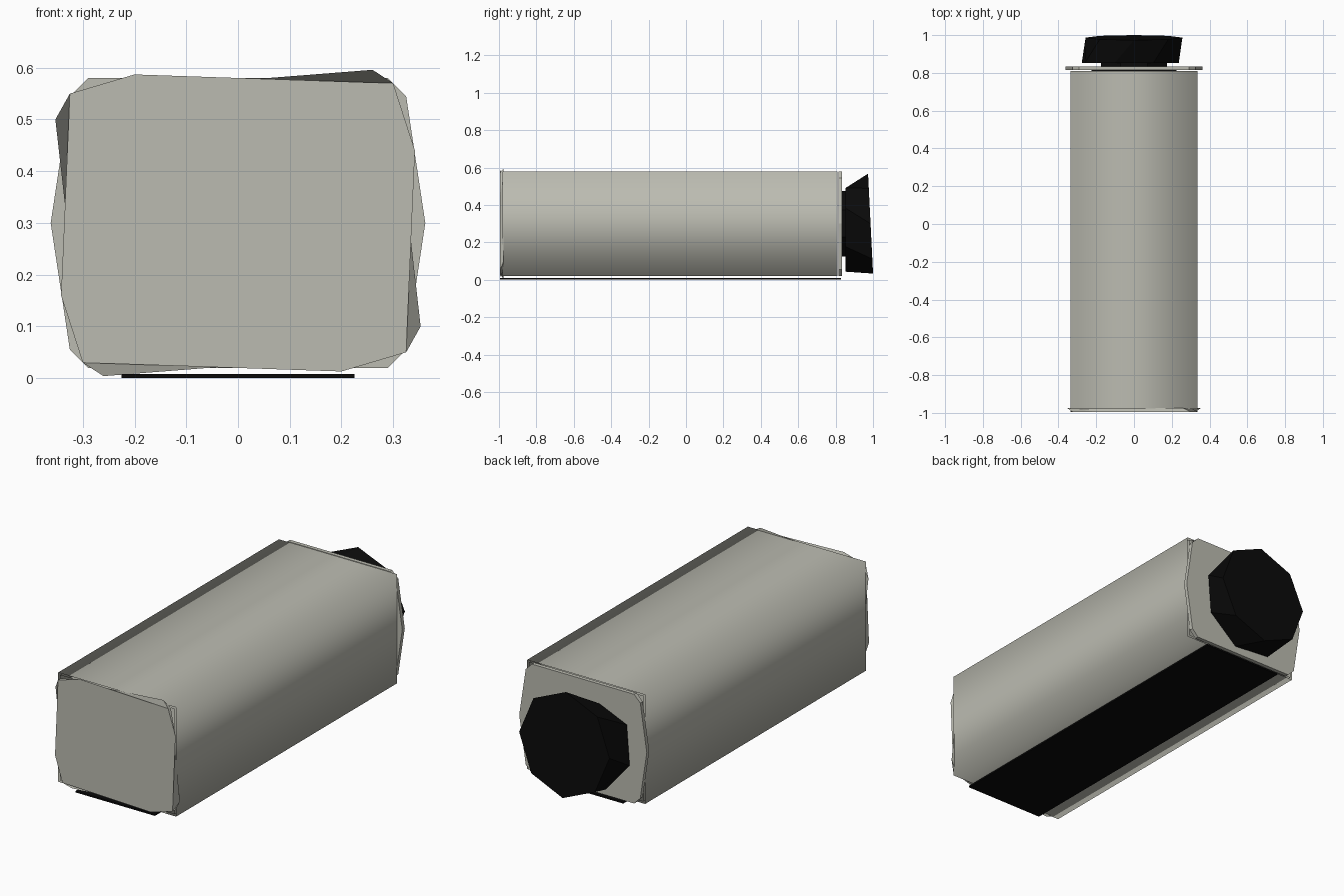
import bpy, bmesh
from math import sin, cos, tau

cube = bpy.data.objects.get("Cube")
if cube:
    bpy.data.objects.remove(cube, do_unlink=True)


def material(name, color):
    m = bpy.data.materials.new(name)
    m.use_nodes = True
    m.diffuse_color = (*color, 1)
    m.node_tree.nodes["Principled BSDF"].inputs["Base Color"].default_value = (*color, 1)
    return m


grey = material("warm_grey", (0.50, 0.50, 0.44))
black = material("black", (0.003, 0.003, 0.003))
MID = 0.30  # height of the long axis


def loft(name, rings, mat, capped=True, smooth=False, inward=False):
    """Join rings with equal point counts, optionally closing the ends."""
    bm = bmesh.new()
    loops = [[bm.verts.new(p) for p in ring] for ring in rings]
    for a, b in zip(loops, loops[1:]):
        for i in range(len(a)):
            j = (i + 1) % len(a)
            bm.faces.new((a[i], a[j], b[j], b[i]))
    if capped:
        bm.faces.new(loops[0])
        bm.faces.new(loops[-1])
        bmesh.ops.recalc_face_normals(bm, faces=bm.faces)
    else:
        bm.normal_update()
        f = next(iter(bm.faces))
        c = f.calc_center_median()
        c.z -= MID
        c.y = 0
        if (f.normal.dot(c) < 0) != inward:
            bmesh.ops.reverse_faces(bm, faces=bm.faces)
    for f in bm.faces:
        f.smooth = smooth
    me = bpy.data.meshes.new(name)
    bm.to_mesh(me)
    bm.free()
    me.materials.append(mat)
    ob = bpy.data.objects.new(name, me)
    bpy.context.collection.objects.link(ob)
    return ob


def ring(points, y):
    return [(x, y, z) for x, z in points]


def turned(half):
    """Complete an outline by turning its half around the long axis."""
    return half + [(-x, 2 * MID - z) for x, z in half]


def rect(w, h):
    return turned([(-w, MID + h), (w, MID + h)])


# Thin-walled housing, open at the corners of the ends
for name, w, h, inward in (("housing", 0.335, 0.28, False),
                           ("housing_lining", 0.325, 0.27, True)):
    loft(name, [ring(rect(w, h), -0.98), ring(rect(w, h), 0.81)],
         grey, capped=False, smooth=True, inward=inward)

# Front cap, with a slightly twisted rim
face = turned([(-0.325, 0.55), (-0.2, 0.587), (0.3, 0.57), (0.342, 0.44)])
rim = turned([(-0.353, 0.5), (-0.325, 0.55), (0.26, 0.596), (0.3, 0.57)])
loft("front_cap", [ring(face, -0.995), ring(rim, -0.975)], grey)

# Back cap, pointed at the sides
back = turned([(-0.362, MID), (-0.325, 0.545), (-0.29, 0.58),
               (0.29, 0.58), (0.325, 0.545)])
loft("back_cap", [ring(back, 0.815), ring(back, 0.835)], grey)

# Base plate
plate = [(-0.225, 0), (0.225, 0), (0.225, 0.008), (-0.225, 0.008)]
loft("base_plate", [ring(plate, -0.995), ring(plate, 0.83)], black)


def circle(n, r, turn=0.0, cx=0.0):
    return [(cx + r * cos(tau * (i + turn) / n), MID + r * sin(tau * (i + turn) / n))
            for i in range(n)]


# Faceted knob on a short collar
collar = circle(8, 0.19, 0.5)
loft("knob_collar", [ring(collar, 0.832), ring(collar, 0.87)], black)
inner = [(x, min(z, 0.49)) for x, z in circle(8, 0.27, 0.4, -0.02)]
outer = [(x, 1 - 0.05 * (z - 0.035)) for x, z in circle(8, 0.267)]
outer_ring = [(x * 0.96, y, z) for (x, y), (_, z) in zip(outer, circle(8, 0.267))]
loft("knob", [ring(inner, 0.852), outer_ring], black)
